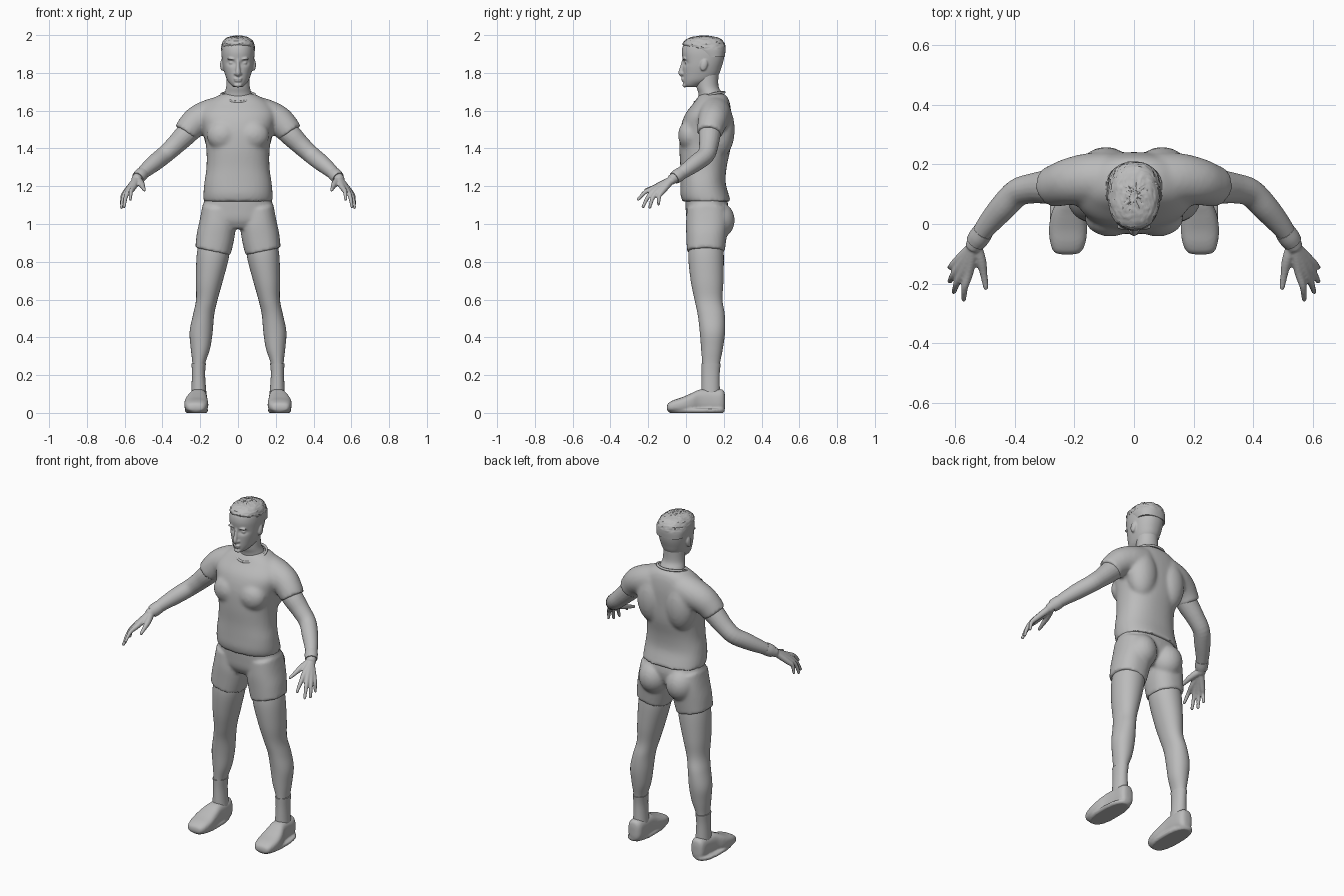
import bpy, bmesh, math, random
from mathutils import Vector, Matrix

random.seed(4)
grey = bpy.data.materials.new("plain grey")
grey.diffuse_color = (0.5, 0.5, 0.5, 1)


def spline(rows, steps):
    """Catmull-Rom interpolation through rows of numbers."""
    out = []
    for i in range(len(rows) - 1):
        p = [rows[max(i - 1, 0)], rows[i], rows[i + 1], rows[min(i + 2, len(rows) - 1)]]
        for s in range(steps):
            t = s / steps
            out.append([0.5 * (2 * b + (c - a) * t + (2 * a - 5 * b + 4 * c - d) * t * t
                               + (3 * b - a - 3 * c + d) * t ** 3) for a, b, c, d in zip(*p)])
    return out + [list(rows[-1])]


def skin(bm, rings):
    """Bridge rings of points and cap both ends."""
    vs = [[bm.verts.new(p) for p in r] for r in rings]
    n = len(vs[0])
    faces = [bm.faces.new(vs[0][::-1]), bm.faces.new(vs[-1])]
    for a, b in zip(vs, vs[1:]):
        faces += [bm.faces.new((a[i], a[(i + 1) % n], b[(i + 1) % n], b[i])) for i in range(n)]
    bmesh.ops.recalc_face_normals(bm, faces=faces)


def stack(bm, rows, steps=5, n=40, power=2.3, tilt=0, along_y=False):
    """Rounded sections (level, x0, x1, v0, v1), stacked along z or along y."""
    rings = []
    for h, x0, x1, v0, v1 in spline(rows, steps):
        ring = []
        for k in range(n):
            a = 2 * math.pi * k / n
            c, s = (math.copysign(abs(q) ** (2 / power), q) for q in (math.cos(a), math.sin(a)))
            x, v = (x0 + x1) / 2 + c * (x1 - x0) / 2, (v0 + v1) / 2 + s * (v1 - v0) / 2
            lev = h + tilt * c
            ring.append((x, lev, v) if along_y else (x, v, lev))
        rings.append(ring)
    skin(bm, rings)


def tube(bm, rows, steps=4, n=20):
    """Round tube through points (x, y, z, radius)."""
    pts = spline(rows, steps)
    rings = []
    for i, p in enumerate(pts):
        d = Vector(pts[min(i + 1, len(pts) - 1)][:3]) - Vector(pts[max(i - 1, 0)][:3])
        d.normalize()
        u = d.cross(Vector((0.3, 1, 0.2))).normalized()
        w = d.cross(u)
        rings.append([Vector(p[:3]) + p[3] * (u * math.cos(a) + w * math.sin(a))
                      for a in (2 * math.pi * k / n for k in range(n))])
    skin(bm, rings)


def blob(bm, c, r, rot=0):
    m = Matrix.Translation(c) @ Matrix.Rotation(rot, 4, 'X') @ Matrix.Diagonal((*r, 1))
    bmesh.ops.create_uvsphere(bm, u_segments=24, v_segments=16, radius=1, matrix=m)


def finish(bm, name, mirror=True, voxel=0, smooth=0):
    me = bpy.data.meshes.new(name)
    bm.to_mesh(me)
    bm.free()
    ob = bpy.data.objects.new(name, me)
    bpy.context.collection.objects.link(ob)
    me.materials.append(grey)
    bpy.context.view_layer.objects.active = ob
    ob.select_set(True)
    bpy.ops.object.shade_smooth_by_angle(angle=math.radians(50))
    ob.select_set(False)
    if mirror:
        m = ob.modifiers.new("mirror", 'MIRROR')
        m.use_mirror_merge = False
    if voxel:
        m = ob.modifiers.new("blend", 'REMESH')
        m.mode, m.voxel_size, m.use_smooth_shade = 'VOXEL', voxel, True
    if smooth:
        m = ob.modifiers.new("soften", 'SMOOTH')
        m.factor, m.iterations = 0.5, smooth
    return ob


# shirt: torso, sleeves, chest and shoulder blades blended together
bm = bmesh.new()
stack(bm, [(1.12, -.183, .183, -.02, .238), (1.16, -.183, .183, -.03, .225),
           (1.22, -.178, .178, -.03, .21), (1.3, -.167, .167, -.03, .215),
           (1.4, -.168, .168, -.035, .235), (1.5, -.185, .185, -.03, .24),
           (1.58, -.2, .2, -.005, .24), (1.64, -.165, .165, .04, .232),
           (1.675, -.115, .115, .065, .218), (1.69, -.08, .08, .08, .2)])
tube(bm, [(.08, .15, 1.59, .09), (.15, .15, 1.572, .088), (.21, .143, 1.55, .08),
          (.25, .132, 1.515, .073), (.277, .125, 1.48, .068)])
blob(bm, (.08, .02, 1.47), (.085, .062, .08))
blob(bm, (.095, .18, 1.5), (.09, .078, .15))
finish(bm, "shirt", voxel=.01, smooth=6)

# collar rim
bm = bmesh.new()
loop = [(.088 * math.sin(a), .125 - .078 * math.cos(a), 1.677 - .026 * math.cos(a) - .006 * math.cos(2 * a), .007)
        for a in (2 * math.pi * k / 32 for k in range(33))]
tube(bm, loop, 1, 8)
finish(bm, "collar", False)

# shorts: hips, leg openings and buttocks
bm = bmesh.new()
stack(bm, [(1.14, -.175, .175, -.005, .215), (1.08, -.188, .188, -.002, .225),
           (1.02, -.19, .19, .005, .21), (.975, -.13, .13, .03, .17)])
stack(bm, [(1.08, .02, .188, .005, .215), (1.0, .014, .203, 0, .225),
           (.93, .022, .218, .002, .215), (.855, .04, .226, .005, .205)], tilt=.02)
blob(bm, (.09, .165, 1.02), (.088, .093, .1))
finish(bm, "shorts", voxel=.009, smooth=4)

# legs
bm = bmesh.new()
stack(bm, [(.92, .045, .205, .02, .195), (.83, .047, .219, .012, .2), (.7, .08, .223, .025, .198),
           (.6, .108, .222, .045, .193), (.52, .126, .238, .062, .205), (.43, .134, .256, .073, .207),
           (.34, .148, .25, .08, .195), (.24, .177, .24, .087, .177), (.1, .172, .243, .085, .172)], power=2.1)
finish(bm, "leg")

# socks
bm = bmesh.new()
stack(bm, [(.262, .17, .246, .081, .184), (.2, .174, .244, .083, .178), (.09, .166, .248, .081, .18)], power=2.1)
finish(bm, "sock")

# shoes
bm = bmesh.new()
stack(bm, [(-.102, .2, .245, .018, .035), (-.094, .178, .268, .008, .052), (-.065, .163, .28, .004, .068),
           (-.02, .157, .285, .004, .083), (.03, .16, .278, .005, .105), (.075, .163, .262, .006, .124),
           (.13, .163, .255, .004, .126), (.18, .166, .252, .003, .126), (.2, .178, .242, .008, .118),
           (.207, .195, .225, .03, .09)], power=2.8, along_y=True)
stack(bm, [(0, .165, .275, -.088, .198), (.012, .158, .283, -.098, .206),
           (.022, .162, .279, -.096, .204)], power=2.5)
finish(bm, "shoe", voxel=.007, smooth=3)

# arms with hands and fingers
bm = bmesh.new()
tube(bm, [(.22, .135, 1.53, .06), (.28, .125, 1.47, .058), (.335, .12, 1.415, .051), (.39, .105, 1.365, .047),
          (.44, .055, 1.325, .045), (.49, -.003, 1.283, .037), (.527, -.055, 1.248, .029),
          (.54, -.08, 1.232, .027)])
fingers = [((.552, -.16, 1.195), (.57, -.253, 1.13)), ((.571, -.156, 1.186), (.603, -.227, 1.092)),
           ((.585, -.143, 1.178), (.617, -.192, 1.088)), ((.592, -.124, 1.173), (.617, -.145, 1.106))]
for base, tip in fingers:
    b, t = Vector(base), Vector(tip)
    mid = b.lerp(t, .5) + Vector((.006, -.007, .008))
    tube(bm, [(.537, -.075, 1.235, .02), (*b, .0155), (*mid, .0115), (*t, .0085)], n=14)
    blob(bm, t, (.0085,) * 3)
tube(bm, [(.53, -.075, 1.232, .02), (.513, -.12, 1.215, .018), (.503, -.17, 1.195, .0125),
          (.496, -.213, 1.18, .009)], n=14)
blob(bm, (.496, -.213, 1.18), (.009,) * 3)
finish(bm, "arm", voxel=.005, smooth=3)

# wristbands
bm = bmesh.new()
tube(bm, [(.506, -.026, 1.268, .035), (.519, -.045, 1.255, .036), (.531, -.062, 1.243, .033)])
finish(bm, "wristband")

# neck
bm = bmesh.new()
stack(bm, [(1.64, -.085, .085, .07, .2), (1.69, -.072, .072, .066, .192), (1.73, -.062, .062, .055, .172),
           (1.8, -.06, .06, .05, .172)], power=2)
finish(bm, "neck", False)

# head with sunken eye sockets, nose, lips, brow and ears
bm = bmesh.new()
stack(bm, [(1.725, -.024, .024, .002, .05), (1.737, -.038, .038, -.01, .085), (1.76, -.056, .056, -.014, .14),
           (1.79, -.068, .068, -.016, .172), (1.83, -.079, .079, -.017, .188), (1.87, -.085, .085, -.018, .2),
           (1.91, -.087, .087, -.022, .205), (1.945, -.083, .083, -.015, .2), (1.97, -.07, .07, .005, .185),
           (1.985, -.045, .045, .04, .15)], steps=8, n=64, power=2.2)
for v in bm.verts:
    if v.co.y < .06:
        d = ((abs(v.co.x) - .036) / .02) ** 2 + ((v.co.z - 1.853) / .014) ** 2
        v.co.y += .014 * math.exp(-d)
tube(bm, [(0, -.012, 1.87, .008), (0, -.022, 1.83, .01), (0, -.028, 1.8, .013), (0, -.018, 1.788, .011)], n=14)
blob(bm, (.012, -.018, 1.796), (.009, .01, .008))
blob(bm, (0, -.016, 1.769), (.024, .009, .0055))
blob(bm, (0, -.014, 1.758), (.02, .009, .0055))
blob(bm, (0, -.006, 1.735), (.022, .013, .012))
blob(bm, (.034, .004, 1.853), (.014, .012, .009))
blob(bm, (.034, -.009, 1.874), (.026, .011, .006))
blob(bm, (.084, .095, 1.842), (.011, .019, .032), -.25)
finish(bm, "head", voxel=.0045, smooth=2)

# short rough hair
bm = bmesh.new()
stack(bm, [(1.885, -.084, .084, .07, .205), (1.92, -.089, .089, .03, .209), (1.945, -.087, .087, -.014, .207),
           (1.965, -.08, .08, -.012, .198), (1.982, -.064, .064, .012, .178), (1.992, -.04, .04, .045, .14),
           (1.996, -.012, .012, .08, .11)], steps=5, n=56, power=2.3)
for v in bm.verts:
    if v.co.z > 1.93:
        v.co += Vector((random.uniform(-1, 1), random.uniform(-1, 1), random.uniform(-1, 1))) * .0025
finish(bm, "hair", False)
